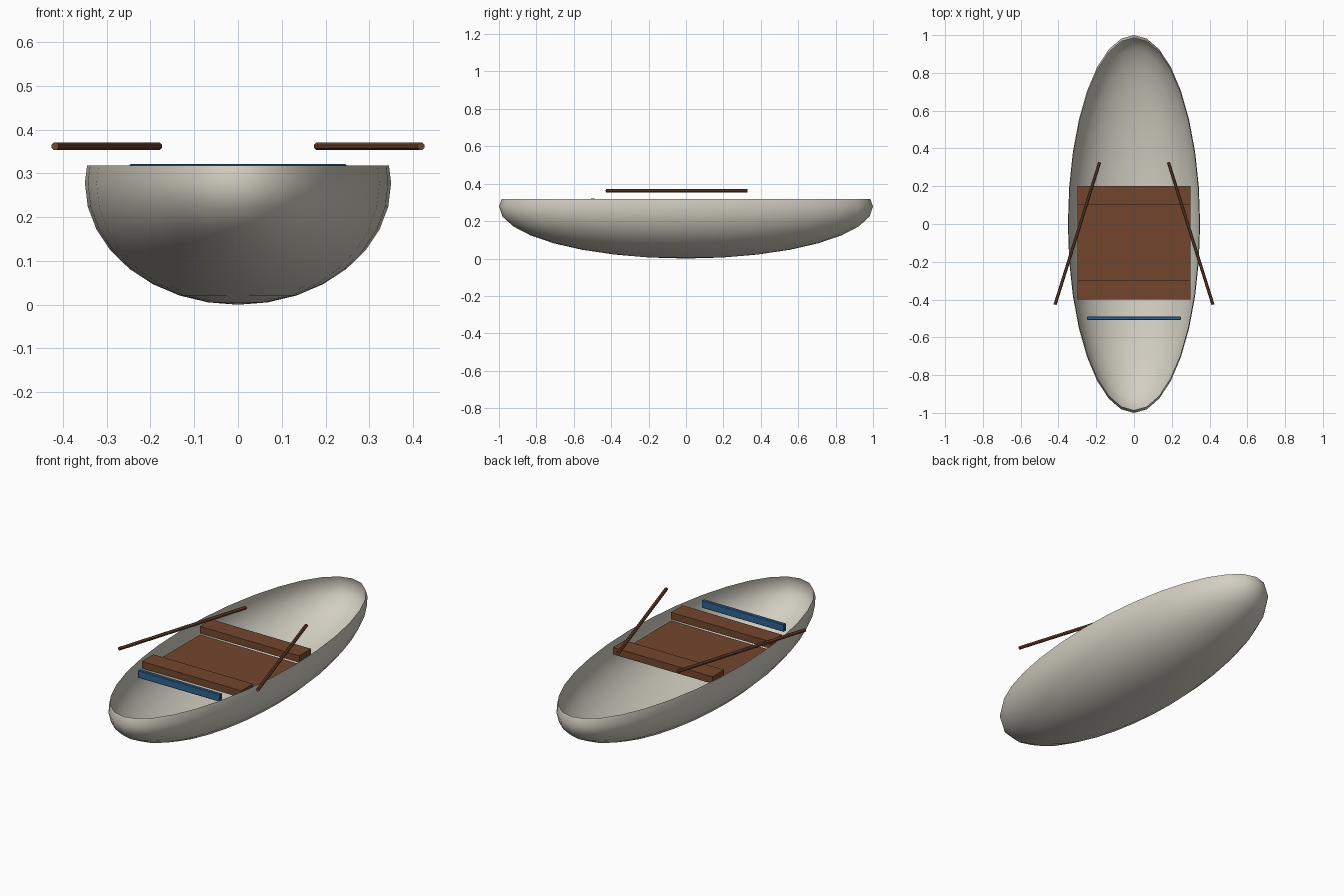
import bpy, bmesh, math
from mathutils import Matrix, Vector

old = bpy.data.objects.get("Cube")
if old:
    bpy.data.objects.remove(old, do_unlink=True)


def material(name, rgb):
    m = bpy.data.materials.new(name)
    m.use_nodes = True
    m.diffuse_color = (*rgb, 1)
    node = next(n for n in m.node_tree.nodes if n.type == 'BSDF_PRINCIPLED')
    node.inputs["Base Color"].default_value = (*rgb, 1)
    return m


HULL = material("pale grey", (0.65, 0.62, 0.54))
WOOD = material("brown wood", (0.17, 0.062, 0.027))
BLUE = material("blue", (0.03, 0.13, 0.29))


def finish(bm, name, mat, smooth=False):
    mesh = bpy.data.meshes.new(name)
    for f in bm.faces:
        f.smooth = smooth
    bm.to_mesh(mesh)
    bm.free()
    mesh.materials.append(mat)
    ob = bpy.data.objects.new(name, mesh)
    bpy.context.collection.objects.link(ob)
    return ob


def box(name, mat, x, y0, y1, z0, z1):
    bm = bmesh.new()
    size = Matrix.Diagonal((2 * x, y1 - y0, z1 - z0, 1))
    place = Matrix.Translation((0, (y0 + y1) / 2, (z0 + z1) / 2))
    bmesh.ops.create_cube(bm, size=1, matrix=place @ size)
    return finish(bm, name, mat)


# Hull: thin open shell, an ellipsoid cut level just above its widest ring
DEPTH, RIM = 0.278, 0.318
bm = bmesh.new()
bmesh.ops.create_uvsphere(bm, u_segments=32, v_segments=16, radius=1,
                          matrix=Matrix.Translation((0, 0, DEPTH)) @ Matrix.Diagonal((0.35, 1, DEPTH, 1)))
bmesh.ops.bisect_plane(bm, geom=bm.verts[:] + bm.edges[:] + bm.faces[:],
                       plane_co=(0, 0, RIM), plane_no=(0, 0, 1), clear_outer=True)
finish(bm, "hull", HULL, smooth=True)

# Floor boards and two bench seats
box("floor", WOOD, 0.3, -0.3, 0.1, 0.25, 0.27)
box("front_seat", WOOD, 0.3, -0.4, -0.3, 0.277, 0.315)
box("rear_seat", WOOD, 0.3, 0.1, 0.2, 0.277, 0.315)

# Blue cross bar
bar = box("cross_bar", BLUE, 0.248, -0.509, -0.489, 0.281, 0.322)
bevel = bar.modifiers.new("soft_edges", 'BEVEL')
bevel.width = 0.003
bevel.segments = 1

# Oars: slim eight-sided rods splayed outwards at the front
for side, name in ((1, "left_oar"), (-1, "right_oar")):
    direction = Vector((-side * 0.236, 0.754, 0))
    bm = bmesh.new()
    turn = direction.to_track_quat('Z', 'Y').to_matrix().to_4x4()
    flat = Matrix.Rotation(math.pi / 8, 4, 'Z')
    bmesh.ops.create_cone(bm, cap_ends=True, segments=8, radius1=0.009, radius2=0.009,
                          depth=direction.length,
                          matrix=Matrix.Translation((side * 0.3, -0.05, 0.362)) @ turn @ flat)
    finish(bm, name, WOOD)
